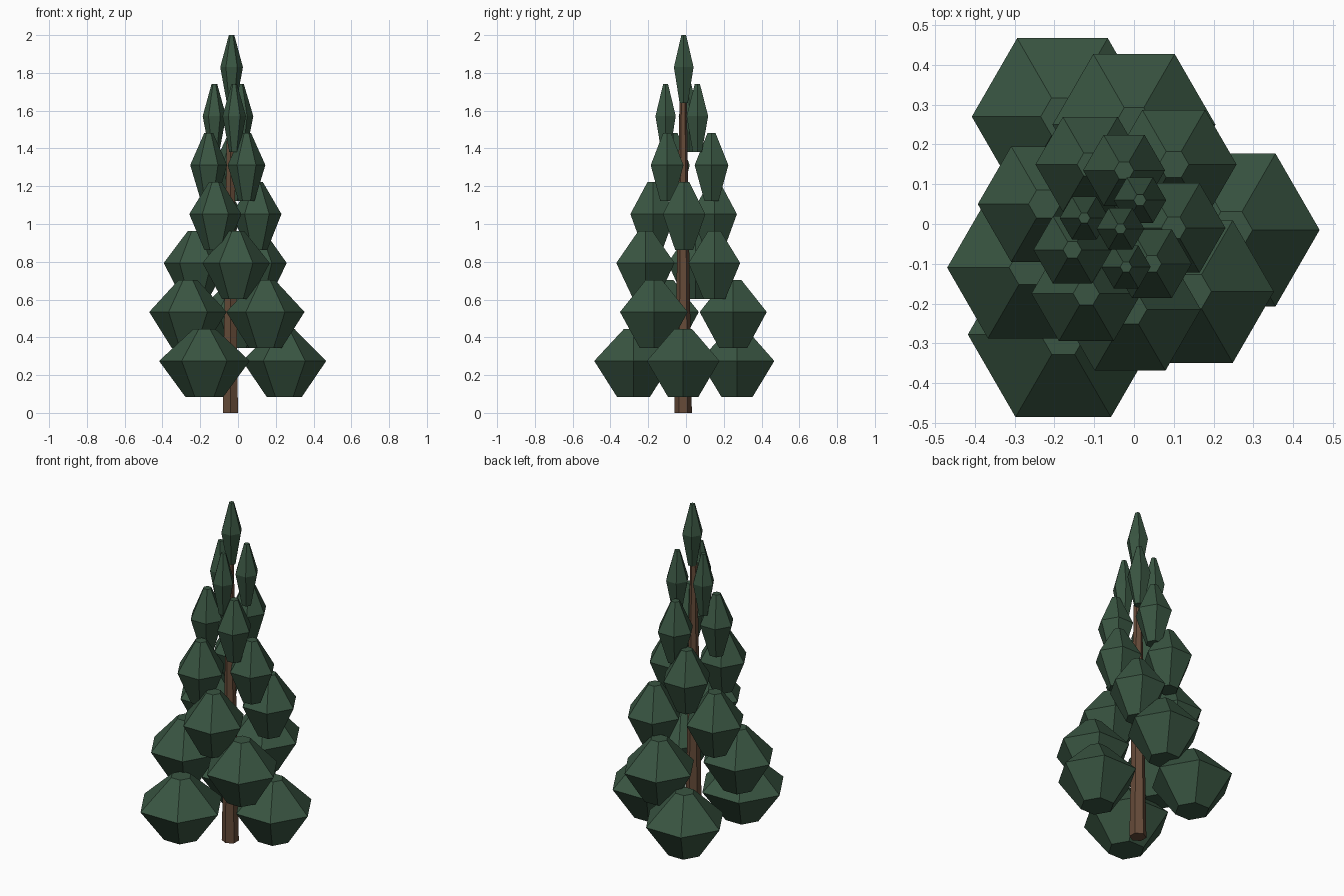
import bpy, bmesh, math

if "Cube" in bpy.data.objects:
    bpy.data.objects.remove(bpy.data.objects["Cube"])


def material(name, rgb):
    m = bpy.data.materials.new(name)
    m.diffuse_color = (*rgb, 1.0)
    m.use_nodes = True
    m.node_tree.nodes["Principled BSDF"].inputs["Base Color"].default_value = m.diffuse_color
    return m


GREEN = material("needle green", (0.041, 0.091, 0.054))
BROWN = material("bark brown", (0.13, 0.07, 0.04))


def lathe(name, profile, x, y, mat, turn=0.0, sides=6):
    """Flat-faced closed solid from (radius, z) rings."""
    bm = bmesh.new()
    rings = []
    for r, z in profile:
        rings.append([bm.verts.new((r * math.cos(turn + i * math.tau / sides),
                                    r * math.sin(turn + i * math.tau / sides), z))
                      for i in range(sides)])
    for a, b in zip(rings, rings[1:]):
        for i in range(sides):
            j = (i + 1) % sides
            bm.faces.new((a[i], a[j], b[j], b[i]))
    bm.faces.new(rings[0][::-1])
    bm.faces.new(rings[-1])
    me = bpy.data.meshes.new(name)
    bm.to_mesh(me)
    bm.free()
    me.materials.append(mat)
    ob = bpy.data.objects.new(name, me)
    ob.location = (x, y, 0)
    bpy.context.collection.objects.link(ob)
    return ob


# trunk
lathe("trunk", [(0.046, 0), (0.019, 1.66)], -0.04, -0.015, BROWN, math.pi / 6)

# foliage tiers from the ground up: (x, y, radius) of each clump
tiers = [
    [(0.245, -0.015, 0.222), (-0.18, 0.27, 0.228), (-0.178, -0.278, 0.24)],
    [(0.0, 0.25, 0.205), (-0.265, -0.11, 0.205), (0.145, -0.17, 0.207)],
    [(-0.225, 0.05, 0.168), (-0.01, -0.215, 0.178), (0.1, 0.15, 0.158)],
    [(-0.12, -0.175, 0.138), (0.1, -0.01, 0.13), (-0.11, 0.15, 0.138)],
    [(0.045, -0.1, 0.1), (-0.025, 0.135, 0.103), (-0.155, -0.065, 0.098)],
    [(0.015, 0.06, 0.066), (-0.125, 0.015, 0.062), (-0.02, -0.108, 0.062)],
    [(-0.034, -0.012, 0.06)],
]
for t, clumps in enumerate(tiers):
    z = 0.085 + 0.2592 * t
    for k, (x, y, r) in enumerate(clumps):
        lathe(f"foliage_tier_{t + 1}_clump_{k + 1}",
              [(0.42 * r, z), (r, z + 0.19), (0.24 * r, z + 0.36)],
              x, y, GREEN)
